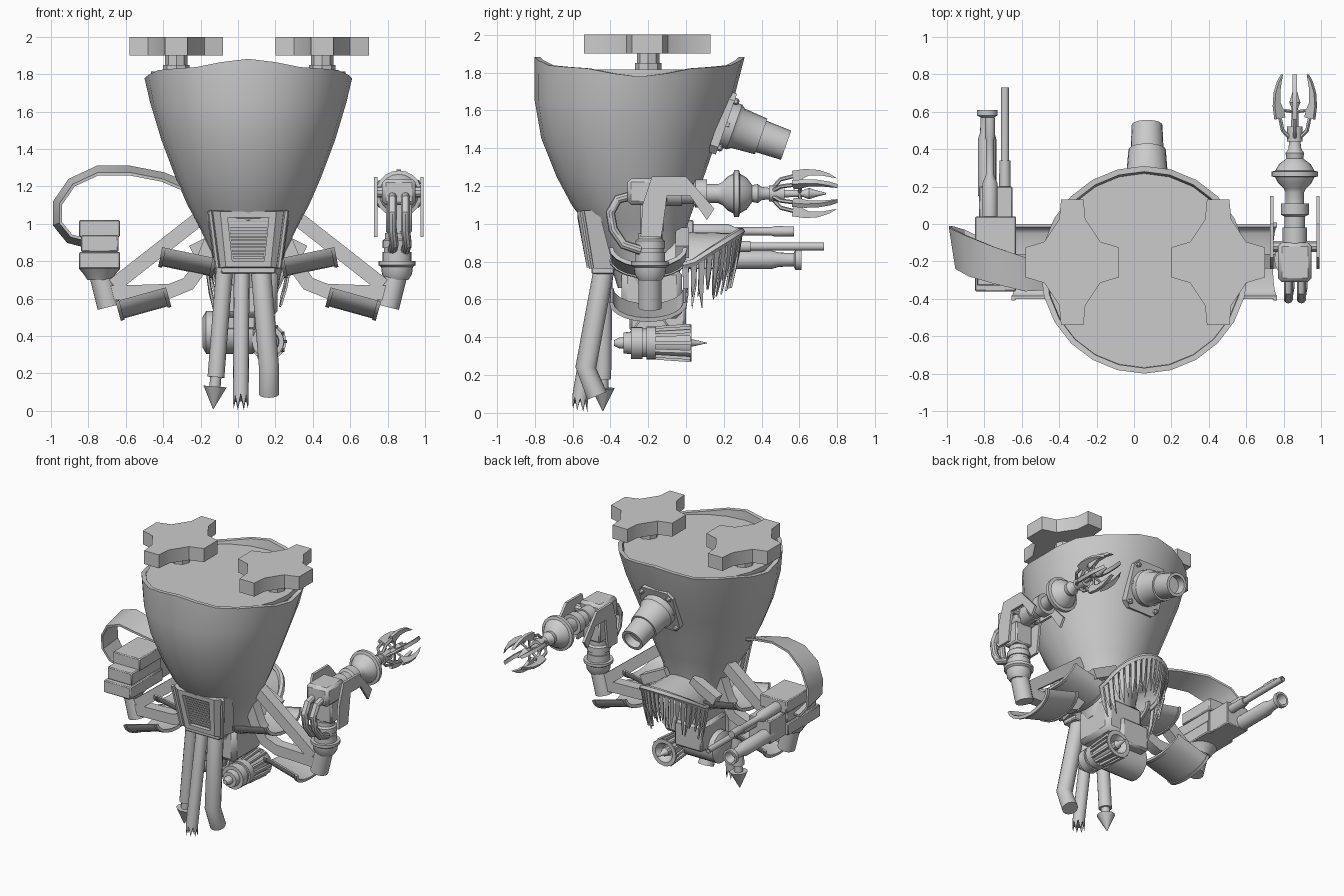
import bpy, bmesh, math, random
from mathutils import Vector as V, Matrix

if "Cube" in bpy.data.objects:
    bpy.data.objects.remove(bpy.data.objects["Cube"])
random.seed(4)
CX = 0.055            # mirror plane of the body
pi = math.pi
UP = {'X': V((1, 0, 0)), 'Y': V((0, 1, 0)), 'Z': V((0, 0, 1))}


def loft(name, rings, closed=True, cap=True, angle=0.6):
    """Skin a list of equal-length vertex rings."""
    bm = bmesh.new()
    vs = [[bm.verts.new(p) for p in r] for r in rings]
    n = len(vs[0])
    for a, b in zip(vs, vs[1:]):
        for i in range(n if closed else n - 1):
            j = (i + 1) % n
            bm.faces.new((a[i], a[j], b[j], b[i]))
    if cap:
        bm.faces.new(vs[0])
        bm.faces.new(vs[-1])
    bmesh.ops.recalc_face_normals(bm, faces=bm.faces)
    me = bpy.data.meshes.new(name)
    bm.to_mesh(me)
    bm.free()
    me.shade_smooth()
    me.set_sharp_from_angle(angle=angle)
    ob = bpy.data.objects.new(name, me)
    bpy.context.collection.objects.link(ob)
    return ob


def frame(d, up):
    d = d.normalized()
    x = UP[up].cross(d).normalized()
    return Matrix((x, d.cross(x), d)).transposed()


def circle(p, q, r, n):
    off = pi / 4 if n == 4 else 0
    return [V(p) + q @ V((r * math.cos(2*pi*i/n + off), r * math.sin(2*pi*i/n + off), 0)) for i in range(n)]


def lathe(name, start, d, prof, n=16, up='Y'):
    """Revolve (distance, radius) steps along direction d."""
    d = V(d).normalized()
    q = frame(d, up)
    return loft(name, [circle(V(start) + d * t, q, r, n) for t, r in prof])


def sweep(name, pts, r, n=10, up='Y'):
    pts = [V(p) for p in pts]
    rings = []
    for i, p in enumerate(pts):
        t = pts[min(i + 1, len(pts) - 1)] - pts[max(i - 1, 0)]
        rings.append(circle(p, frame(t, up), r, n))
    return loft(name, rings)


def prism(name, poly, f, t0, t1):
    return loft(name, [[V(f(a, b, t)) for a, b in poly] for t in (t0, t1)])


def box(name, x, y, z, bevel=0.006):
    ob = prism(name, [(x[0], y[0]), (x[1], y[0]), (x[1], y[1]), (x[0], y[1])], lambda a, b, t: (a, b, t), *z)
    if bevel:
        m = ob.modifiers.new("bevel", 'BEVEL')
        m.width, m.segments = bevel, 1


# Hopper body: outer wall, wavy rim, inner wall, lid
def hop(z, r, cy, wave=0):
    return [V((CX + r * math.sin(a), cy - r * math.cos(a), z + wave * (0.04*math.cos(2*a) + 0.012*math.cos(6*a))))
            for a in [2 * pi * i / 24 for i in range(24)]]
loft("hopper", [hop(.66, .16, -.2), hop(.85, .2, -.22), hop(1.0, .27, -.26), hop(1.1, .325, -.28),
                hop(1.25, .39, -.295), hop(1.45, .465, -.3), hop(1.65, .525, -.275), hop(1.83, .555, -.245, 1),
                hop(1.83, .525, -.245, 1), hop(1.77, .515, -.25)])
loft("hopper_lid", [hop(1.78, .52, -.25), hop(1.815, .52, -.25)])

# Cross-shaped valve wheels on posts
quad = [(.06, .335), (.07, .23), (.15, .11), (.25, .08)]
cross = quad + [(a, -b) for a, b in quad[::-1]] + [(-a, -b) for a, b in quad] + [(-a, b) for a, b in quad[::-1]]
for x in (-.33, .45):
    prism("valve_cross", cross, lambda a, b, t: (x + a, -.205 + b, t), 1.9, 2.0)
    lathe("valve_post", (x, -.2, 1.8), (0, 0, 1), [(0, .07), (.05, .07), (.05, .06), (.1, .06)], 8)

# Rear exhaust port with slanted plate
d = V((0, .94, -.33)).normalized()
o = V((.07, .19, 1.535))
lathe("exhaust", o, d, [(-.1, .125), (.07, .125), (.09, .11), (.22, .1), (.22, .088), (.36, .082), (.36, .062), (.3, .06)], 20, 'X')
s = V((0, .33, .94)).normalized()
X = UP['X']
prism("exhaust_plate", [(-.14, -.13), (-.1, -.17), (.1, -.17), (.14, -.13), (.14, .13), (.1, .17), (-.1, .17), (-.14, .13)],
      lambda a, b, t: o + X * a + s * b + d * t, -.02, .025)
for a in (-.11, .11):
    for b in (-.13, 0, .13):
        lathe("plate_bolt", o + X * a + s * b, d, [(0, .018), (.04, .018), (.05, .008)], 6, 'X')

# Front grille housing
def slab(w0, w1, y0, y1, z0, z1):
    return [V((CX - w0, y0, z0)), V((CX + w0, y0, z0)), V((CX + w1, y1, z1)), V((CX - w1, y1, z1))]
loft("grille_housing", [slab(.18, .225, -.38, -.46, .76, 1.07), slab(.15, .19, -.5, -.55, .765, 1.07),
                        slab(.12, .15, -.525, -.575, .77, 1.065), slab(.085, .11, -.525, -.575, .8, 1.035),
                        slab(.085, .11, -.495, -.545, .8, 1.035)])
for i in range(12):
    z = .815 + i * .0185
    w = .083 + i * .002
    y = -.512 - (z - .8) * .165
    box("grille_slat", (CX - w, CX + w), (y, y + .02), (z, z + .009), 0)
for sx in (-1, 1):
    sweep("grille_side_rib", [(CX + sx * .165, -.5, .765), (CX + sx * .205, -.55, 1.07)], .014, 6)
box("grille_base", (-.09, .2), (-.5, -.38), (.735, .77))

# Three discharge pipes
sweep("left_pipe", [(-.07, -.43, .78), (-.118, -.44, .18)], .045, 14)
lathe("arrow_tip", (-.118, -.44, .19), (-.08, 0, -1), [(0, .03), (.06, .03), (.06, .062), (.18, .002)], 12)
sweep("right_pipe", [(.12, -.43, .78), (.165, -.53, .24), (.165, -.47, .09)], .055, 14, 'X')
a0, a1 = V((.02, -.44, .78)), V((.015, -.56, .085))
q = frame(a1 - a0, 'X')
end = circle(a1, q, .042, 16)
rag = [p - V((0, 0, .075 if i % 2 else random.uniform(0, .02))) for i, p in enumerate(end)]
inner = [a1 + (p - a1) * .8 + V((0, 0, .02)) for p in rag]
loft("torn_middle_pipe", [circle(a0, q, .042, 16), end, rag, inner])

# Curved trough armour
def trough(name, x0, z0, x1, z1):
    ax = V((x1 - x0, 0, z1 - z0)).normalized()
    nrm = V((-ax.z, 0, ax.x)) * (1 if ax.x > 0 else -1)
    def arc(x, z, r, h):
        return [V((x, -.2 + r * math.cos(pi*i/10), z)) - nrm * (h * math.sin(pi*i/10)) for i in range(11)]
    def sect(t, k):
        x, z = x0 + ax.x * t, z0 + ax.z * t
        return arc(x, z, .2 + k, .1 + k) + arc(x, z, .185, .085)[::-1]
    L = math.hypot(x1 - x0, z1 - z0)
    loft(name, [sect(t, k) for t, k in ((0, .008), (.02, .008), (.02, 0), (L - .02, 0), (L - .02, .008), (L, .008))])

# Both sides: struts, armour, shoulder stubs
for sx in (-1, 1):
    m = lambda x: CX + sx * x
    sweep("straight_strut", [(m(.26), -.2, 1.03), (m(.72), -.2, .67)], .055, 4)
    sweep("curved_strut", [(m(.17), -.2, .98), (m(.25), -.2, .78), (m(.32), -.2, .68), (m(.42), -.2, .64), (m(.74), -.2, .63)], .055, 4)
    trough("upper_armour", m(.17), .815, m(.46), .875)
    trough("lower_armour", m(.44), .66, m(.71), .585)
    lathe("shoulder_stub", (m(.745), -.19, .555), (sx * .25, 0, 1), [(0, .062), (.17, .062)], 18)
    sweep("hip_beam", [(m(.1), -.02, .95), (m(.3), -.02, .85)], .05, 4)

# Left weapon mount and barrels
lathe("mount_cup", (-.74, -.19, .7), (0, 0, 1), [(0, .065), (.03, .085), (.06, .11), (.08, .11)], 18)
box("mount_base", (-.85, -.63), (-.36, .02), (.76, .85))
box("mount_middle", (-.84, -.64), (-.33, .02), (.85, .94))
box("mount_top", (-.85, -.63), (-.25, .04), (.93, 1.02))
box("barrel_block", (-.83, -.65), (0, .2), (.76, .93))
lathe("flared_barrel", (-.785, .15, .81), (0, 1, 0), [(0, .05), (.3, .05), (.34, .038), (.42, .035), (.43, .055), (.46, .055), (.46, .04), (.4, .025)], 16, 'X')
lathe("long_barrel", (-.69, .02, .88), (0, 1, 0), [(0, .032), (.32, .03), (.32, .022), (.71, .021), (.71, .012), (.65, .012)], 12, 'X')
lathe("short_barrel", (-.77, .02, .96), (0, 1, 0), [(0, .04), (.2, .04), (.24, .022), (.43, .022), (.45, .028), (.55, .026)], 12, 'X')

# Broad feed strap on the left
path = [(-.26, -.3, 1.19, .03), (-.4, -.28, 1.25, .07), (-.58, -.27, 1.285, .09), (-.75, -.22, 1.285, .1), (-.89, -.17, 1.22, .11),
        (-.965, -.13, 1.11, .11), (-.965, -.12, 1.0, .11), (-.9, -.13, .92, .1), (-.82, -.15, .9, .08)]
rings = []
for i, (x, y, z, w) in enumerate(path):
    p, n = path[max(i - 1, 0)], path[min(i + 1, len(path) - 1)]
    N = V((n[2] - p[2], 0, -(n[0] - p[0]))).normalized()
    W = V((0, w, 0)) + N * .018
    c = V((x, y, z))
    rings.append([c - W - N*.008, c + W - N*.008, c + W + N*.008, c - W + N*.008])
loft("feed_strap", rings)

# Right arm: stacked shoulder, elbow block, fins, hoses
AX = .86
lathe("arm_shoulder", (.85, -.19, .7), (0, 0, 1), [(0, .06), (.03, .08), (.07, .085), (.08, .1), (.1, .1), (.1, .078), (.15, .078), (.15, .07),
      (.17, .07), (.17, .078), (.21, .078), (.22, .065), (.25, .065), (.25, .05), (.42, .05)], 20)
box("elbow_block", (.77, .95), (-.31, -.1), (1.1, 1.24), .02)
box("elbow_core", (.79, .93), (-.24, -.12), (.95, 1.12), .01)
fin = [(-.24, .93), (-.23, 1.1), (-.18, 1.25), (.0, 1.25), (.15, 1.08), (.11, 1.02), (.02, 1.15), (-.1, 1.15), (-.13, .93)]
for sx in (-1, 1):
    prism("arm_fin", fin, lambda a, b, t: (AX + sx * (.115 + t), a, b), 0, .018)
    sweep("fin_pin", [(AX, -.12, 1.17), (AX + sx * .13, -.12, 1.17)], .03, 10)
    x = AX + sx * .035
    sweep("arm_hose", [(x, -.28, 1.15), (x, -.36, 1.13), (x, -.4, 1.06), (x, -.385, .97), (x + .01, -.33, .89), (x, -.24, .86)], .025, 10, 'X')
lathe("forearm", (AX, -.12, 1.16), (0, 1, 0), [(0, .065), (.1, .065), (.1, .055), (.16, .055), (.17, .075), (.23, .075), (.23, .05), (.29, .05), (.31, .06),
      (.34, .09), (.37, .105), (.375, .125), (.4, .125), (.405, .105), (.44, .085), (.47, .045), (.5, .05), (.52, .035), (.56, .03),
      (.56, .042), (.64, .042), (.64, .02), (.74, .018), (.77, .03), (.8, .02), (.86, .004)], 20, 'X')

# Claw fingers around the wrist
finger = [(.065, .57), (.12, .56), (.13, .63), (.125, .7), (.105, .76), (.08, .8), (.095, .72), (.095, .65), (.075, .61)]
for k in range(6):
    a = pi / 2 + k * pi / 3
    R = V((math.cos(a), 0, math.sin(a)))
    T = V((-math.sin(a), 0, math.cos(a)))
    f = lambda r, y, t: V((AX, y, 1.16)) + R * r + T * t
    prism("claw_finger", finger, f, -.012, .012)
    sweep("finger_link", [f(.03, .46, 0), f(.075, .5, 0), f(.095, .58, 0)], .011, 6, 'X')
    sweep("finger_brace", [f(.01, .6, 0), f(.09, .61, 0)], .009, 6)

# Pelvis box and side engine with spike
box("pelvis", (-.1, .21), (-.34, -.02), (.5, .76), .03)
lathe("lower_drum", (-.19, -.18, .42), (1, 0, 0), [(0, .08), (.02, .115), (.27, .115), (.3, .09)], 16)
box("drum_mount", (-.13, .1), (-.3, .0), (.43, .62), .015)
lathe("side_engine", (.16, -.38, .37), (0, 1, 0), [(0, .015), (.03, .03), (.05, .03), (.05, .055), (.09, .06), (.09, .085), (.15, .085), (.15, .075),
      (.17, .075), (.17, .088), (.22, .088), (.22, .07), (.4, .075), (.4, .098), (.41, .098), (.41, .07), (.36, .04)], 20, 'X')
for k in range(12):
    u, w = math.cos(k * pi / 6), math.sin(k * pi / 6)
    sweep("engine_rib", [(.16 + u*.08, -.16, .37 + w*.08), (.16 + u*.093, .025, .37 + w*.093)], .012, 4, 'X')
lathe("engine_spike", (.16, -.04, .37), (0, 1, 0), [(0, .03), (.06, .03), (.07, .02), (.15, .002)], 10, 'X')

# Rear skirt: curved band with ragged strips
def skirt(a, drop=0, out=0):
    return V((CX + (.22 + out) * math.sin(a), .02 + (.27 + out) * math.cos(a), .78 + .18 * max(0, math.cos(a)) - drop))
rim = [skirt(-1.7 + 3.4 * i / 16) for i in range(17)]
sweep("skirt_band", rim, .022, 6, 'Z')
loft("skirt_bracket", [[p - V((0, 0, .01)) for p in rim], [V((CX + (p.x - CX) * .8, -.12, p.z)) for p in rim]], closed=False, cap=False)
for i in range(22):
    a = -1.65 + 3.3 * i / 21
    L, w, e = random.uniform(.18, .3), .06, a + random.uniform(-.06, .06)
    loft("skirt_strip", [[skirt(a - w, 0, k), skirt(a + w, 0, k), skirt(a + w*.9, L*.55, k - .02), skirt(e, L, k - .05), skirt(a - w*.9, L*.5, k - .02)]
                         for k in (0, .012)])
